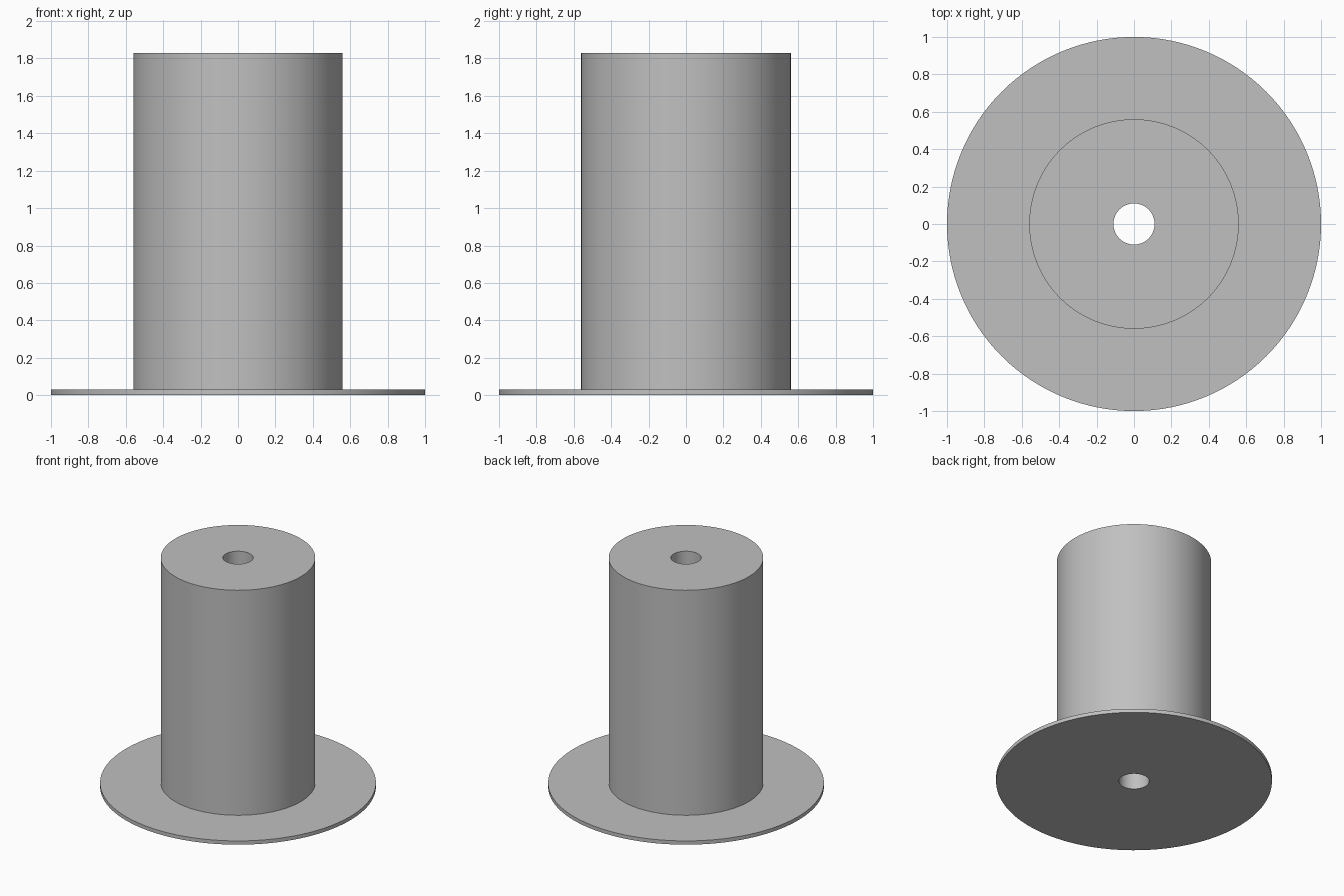
import bpy
import bmesh
import math

SEGMENTS = 128
BORE, BARREL, FLANGE = 0.11, 0.56, 1.0
FLANGE_TOP, HEIGHT = 0.03, 1.83

cube = bpy.data.objects.get("Cube")
if cube:
    bpy.data.objects.remove(cube, do_unlink=True)

# Plain grey material
grey = bpy.data.materials.new("plain grey")
grey.use_nodes = True
colour = (0.53, 0.53, 0.53, 1)
grey.diffuse_color = colour
grey.node_tree.nodes["Principled BSDF"].inputs["Base Color"].default_value = colour


def lathe(name, profile, material):
    """Revolve a closed (radius, height) profile around the z axis."""
    bm = bmesh.new()
    rings = []
    for i in range(SEGMENTS):
        a = 2 * math.pi * i / SEGMENTS
        rings.append([bm.verts.new((r * math.cos(a), r * math.sin(a), z))
                      for r, z in profile])
    for i, ring in enumerate(rings):
        following = rings[(i + 1) % SEGMENTS]
        for j in range(len(profile)):
            k = (j + 1) % len(profile)
            bm.faces.new((ring[j], following[j], following[k], ring[k]))
    bmesh.ops.recalc_face_normals(bm, faces=bm.faces)
    mesh = bpy.data.meshes.new(name)
    bm.to_mesh(mesh)
    bm.free()
    mesh.materials.append(material)
    obj = bpy.data.objects.new(name, mesh)
    bpy.context.collection.objects.link(obj)
    bpy.ops.object.select_all(action="DESELECT")
    obj.select_set(True)
    bpy.context.view_layer.objects.active = obj
    bpy.ops.object.shade_smooth_by_angle(angle=math.radians(30))
    return obj


# Flanged barrel with a bore running right through it
lathe("flanged_barrel", [
    (BORE, 0), (FLANGE, 0), (FLANGE, FLANGE_TOP),
    (BARREL, FLANGE_TOP), (BARREL, HEIGHT), (BORE, HEIGHT),
], grey)
